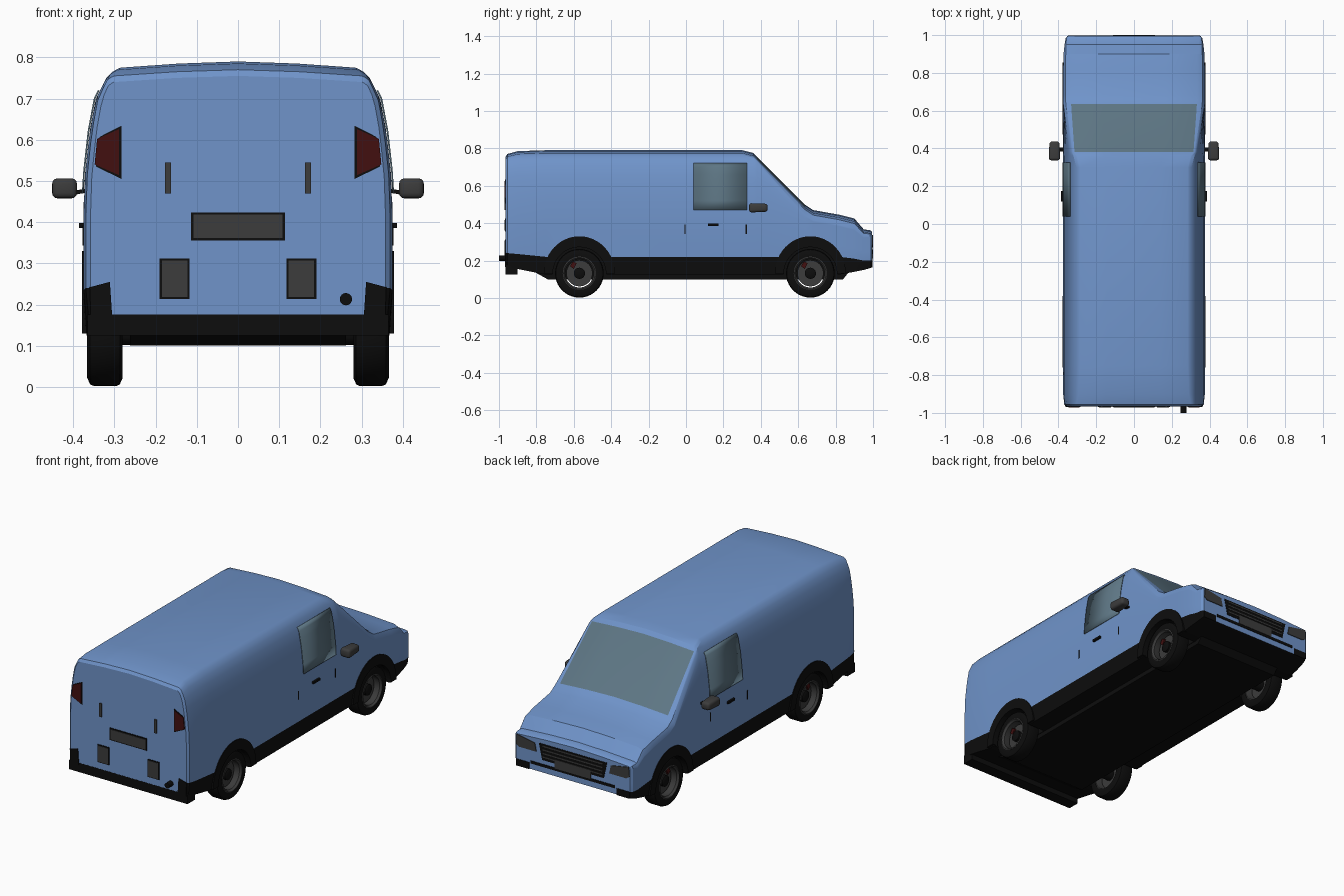
import bpy, bmesh, math
from mathutils import Vector

if "Cube" in bpy.data.objects:
    bpy.data.objects.remove(bpy.data.objects["Cube"])


def material(name, rgb):
    m = bpy.data.materials.new(name)
    m.use_nodes = True
    m.diffuse_color = (*rgb, 1)
    shader = m.node_tree.nodes["Principled BSDF"]
    shader.inputs["Base Color"].default_value = (*rgb, 1)
    shader.inputs["Roughness"].default_value = 0.6
    return m


BLUE = material("body_blue", (0.16, 0.295, 0.59))
BLACK = material("trim_black", (0.004, 0.004, 0.004))
GLASS = material("window_glass", (0.11, 0.18, 0.23))
GREY = material("dark_grey", (0.045, 0.045, 0.045))
RED = material("light_red", (0.055, 0.005, 0.005))


def finish(name, bm, mats, smooth=None):
    bmesh.ops.recalc_face_normals(bm, faces=bm.faces)
    mesh = bpy.data.meshes.new(name)
    bm.to_mesh(mesh)
    bm.free()
    for m in mats:
        mesh.materials.append(m)
    ob = bpy.data.objects.new(name, mesh)
    bpy.context.collection.objects.link(ob)
    if smooth:
        shade(ob, smooth)
    return ob


def shade(ob, angle):
    bpy.ops.object.select_all(action="DESELECT")
    ob.select_set(True)
    bpy.context.view_layer.objects.active = ob
    bpy.ops.object.shade_smooth_by_angle(angle=math.radians(angle))


def prism(name, pts, axis, lo, hi, mat):
    """Extrude an outline: axis y takes (x, z) points, axis x takes (y, z)."""
    bm = bmesh.new()

    def vert(p, d):
        return bm.verts.new((p[0], d, p[1]) if axis == "y" else (d, p[0], p[1]))
    a = [vert(p, lo) for p in pts]
    b = [vert(p, hi) for p in pts]
    bm.faces.new(a)
    bm.faces.new(b)
    for i in range(len(pts)):
        j = (i + 1) % len(pts)
        bm.faces.new((a[i], a[j], b[j], b[i]))
    return finish(name, bm, [mat])


def rect(u0, u1, v0, v1):
    return [(u0, v0), (u1, v0), (u1, v1), (u0, v1)]


def lathe(name, profile, y, z, mat, closed=True, axis="x", seg=40):
    """Spin (distance, radius) points about an axle along x."""
    bm = bmesh.new()
    rings = []
    for d, r in profile:
        ring = []
        for k in range(seg):
            a = math.tau * k / seg
            ring.append(bm.verts.new((d, y + r * math.cos(a), z + r * math.sin(a))))
        rings.append(ring)
    pairs = list(zip(rings, rings[1:]))
    if closed:
        pairs.append((rings[-1], rings[0]))
    else:
        bm.faces.new(rings[0])
        bm.faces.new(rings[-1])
    for p, q in pairs:
        for k in range(seg):
            n = (k + 1) % seg
            bm.faces.new((p[k], p[n], q[n], q[k]))
    return finish(name, bm, [mat], 35)


# Half width of the van at each height
SIDE = [(0.0, 0.375), (0.45, 0.375), (0.52, 0.371), (0.62, 0.36), (0.7, 0.345),
        (0.75, 0.32), (0.775, 0.295), (0.8, 0.27)]


def side(z):
    for (z0, x0), (z1, x1) in zip(SIDE, SIDE[1:]):
        if z <= z1:
            return x0 + (x1 - x0) * (z - z0) / (z1 - z0)
    return SIDE[-1][1]


# Body stations: y, top, width factor, corner size, belt height, bottom
STATIONS = [
    (-0.965, 0.755, 0.955, 0.01, 0.24, 0.17), (-0.955, 0.77, 0.985, 0.01, 0.24, 0.165),
    (-0.9, 0.785, 1, 0.01, 0.235, 0.155), (-0.75, 0.79, 1, 0.01, 0.22, 0.125),
    (0.3, 0.79, 1, 0.01, 0.22, 0.125), (0.36, 0.775, 1, 0.01, 0.22, 0.125),
    (0.38, 0.755, 1, 0.01, 0.22, 0.125), (0.635, 0.5, 1, 0.04, 0.22, 0.125),
    (0.68, 0.47, 1, 0.04, 0.22, 0.125), (0.82, 0.445, 1, 0.04, 0.22, 0.125),
    (0.9, 0.425, 0.995, 0.04, 0.21, 0.14), (0.95, 0.367, 0.98, 0.025, 0.2, 0.15),
    (0.985, 0.362, 0.965, 0.015, 0.2, 0.16), (0.995, 0.355, 0.94, 0.01, 0.2, 0.165)]
WINDSCREEN = 6


def section(y, top, w, c, belt, bottom):
    zs, zk = top - 0.015, top - 0.015 - c
    xs = side(zs)
    half = [(0, top), (0.5 * (xs - c), top - 0.005), (xs - c, zs),
            (xs - 0.3 * c, zs - 0.3 * c)]
    for t in (0, 0.04, 0.1, 0.2, 0.3, 0.45, 0.65, 1):
        z = zk + (belt - zk) * t
        half.append((side(z), z))
    half.append((0.368, bottom))
    ring = half + [(-x, z) for x, z in reversed(half[1:])]
    return [(x * w, y, z) for x, z in ring]


# Body shell: lofted, with black sills and the windscreen coloured by panel
bm = bmesh.new()
rings = [[bm.verts.new(p) for p in section(*s)] for s in STATIONS]
count = len(rings[0])
mid = count // 2
for i, (p, q) in enumerate(zip(rings, rings[1:])):
    for k in range(count):
        n = (k + 1) % count
        f = bm.faces.new((p[k], p[n], q[n], q[k]))
        if mid - 1 <= k <= mid + 1:
            f.material_index = 1
        elif i == WINDSCREEN and (k < 2 or k >= count - 2):
            f.material_index = 2
bm.faces.new(rings[0])
bm.faces.new(rings[-1])
body = finish("body_shell", bm, [BLUE, BLACK, GLASS])

# Wheel wells cut from the shell
AXLES = {"rear": -0.57, "front": 0.665}
for y in AXLES.values():
    for s in (-1, 1):
        well = lathe("well_cutter", [(s * 0.265, 0.145), (s * 0.5, 0.145)], y, 0.13, BLUE, False)
        well.data.materials.append(BLACK)
        for f in well.data.polygons:
            f.material_index = 1
        well.hide_render = True
        cut = body.modifiers.new("well", "BOOLEAN")
        cut.operation, cut.solver, cut.object = "DIFFERENCE", "EXACT", well
        bpy.context.view_layer.objects.active = body
        bpy.ops.object.modifier_apply(modifier=cut.name)
        bpy.data.objects.remove(well)
shade(body, 28)

prism("floor_pan", [(-0.74, 0.1), (0.84, 0.1), (0.92, 0.2), (-0.92, 0.2)], "x", -0.262, 0.262, BLACK)

for s, label in ((1, "left"), (-1, "right")):
    # Wheels, brakes and arch trims
    for end, y in AXLES.items():
        tag = f"{end}_{label}"
        lathe("tyre_" + tag, [(s * d, r) for d, r in (
            (0.283, 0.088), (0.28, 0.11), (0.287, 0.126), (0.296, 0.13), (0.349, 0.13),
            (0.359, 0.126), (0.366, 0.11), (0.363, 0.088))], y, 0.132, BLACK)
        lathe("rim_" + tag, [(s * d, r) for d, r in (
            (0.285, 0.089), (0.364, 0.089), (0.366, 0.084), (0.355, 0.076),
            (0.3, 0.08), (0.285, 0.084))], y, 0.132, GREY)
        lathe("brake_disc_" + tag, [(s * 0.315, 0.07), (s * 0.325, 0.07)], y, 0.132, GREY, False)
        lathe("hub_" + tag, [(s * 0.25, 0.03), (s * 0.34, 0.03), (s * 0.345, 0.022)],
              y, 0.132, BLACK, False, seg=20)
        prism("brake_caliper_" + tag, [(y - 0.05, 0.17), (y - 0.03, 0.155), (y - 0.015, 0.185),
              (y - 0.035, 0.195)], "x", s * 0.31, s * 0.335, RED)
        arc = [(math.cos(math.pi * k / 24), math.sin(math.pi * k / 24)) for k in range(25)]
        outline = [(y + 0.19 * a, 0.13 + 0.2 * b) for a, b in arc]
        outline += [(y + 0.142 * a, 0.13 + 0.142 * b) for a, b in reversed(arc)]
        prism("arch_trim_" + tag, outline, "x", s * 0.355, s * 0.379, BLACK)

    # Door window following the curved side
    bm = bmesh.new()
    rows = []
    for z in (0.47, 0.52, 0.57, 0.62, 0.66, 0.7, 0.72):
        x = s * (side(z) + 0.003)
        rows.append([bm.verts.new((x, y, z)) for y in (0.04, 0.325)])
    for a, b in zip(rows, rows[1:]):
        bm.faces.new((a[0], a[1], b[1], b[0]))
    pane = finish("door_window_" + label, bm, [GLASS], 40)
    pane.modifiers.new("thickness", "SOLIDIFY").thickness = 0.004
    pane.modifiers["thickness"].offset = 0

    # Wing mirror with arm
    bm = bmesh.new()
    bmesh.ops.create_cube(bm, size=1)
    for v in bm.verts:
        taper = 0.85 if v.co.y > 0 else 1
        v.co = Vector((s * 0.421, 0.387, 0.482)) + Vector(
            (v.co.x * 0.062 * taper, v.co.y * 0.1, v.co.z * 0.05 * taper))
    bmesh.ops.bevel(bm, geom=bm.edges[:], offset=0.014, segments=3, profile=0.5, affect="EDGES")
    finish("mirror_" + label, bm, [GREY], 40)
    prism("mirror_arm_" + label, [(s * 0.365, 0.472), (s * 0.4, 0.466), (s * 0.4, 0.476),
          (s * 0.365, 0.482)], "y", 0.385, 0.405, BLACK)

    # Door handle and door seams
    prism("door_handle_" + label, rect(0.118, 0.175, 0.386, 0.398), "x", s * 0.37, s * 0.386, BLACK)
    for y in (-0.005, 0.322):
        prism("door_seam_" + label, rect(y - 0.003, y + 0.003, 0.343, 0.392), "x",
              s * 0.372, s * 0.377, BLACK)

    # Tail end: lights, handles, steps and bumper corners
    prism("tail_light_frame_" + label, [(s * 0.283, 0.505), (s * 0.283, 0.634), (s * 0.336, 0.607),
          (s * 0.345, 0.535)], "y", -0.968, -0.955, BLACK)
    prism("tail_light_" + label, [(s * 0.289, 0.514), (s * 0.289, 0.626), (s * 0.342, 0.602),
          (s * 0.348, 0.54)], "y", -0.971, -0.95, RED)
    prism("rear_handle_" + label, rect(s * 0.163, s * 0.177, 0.47, 0.545), "y", -0.971, -0.96, GREY)
    prism("rear_panel_frame_" + label, rect(s * 0.118, s * 0.19, 0.213, 0.312), "y", -0.968, -0.96, BLACK)
    prism("rear_panel_" + label, rect(s * 0.123, s * 0.185, 0.218, 0.307), "y", -0.971, -0.96, GREY)
    prism("rear_bumper_corner_" + label, [(s * 0.305, 0.165), (s * 0.311, 0.255), (s * 0.36, 0.242),
          (s * 0.357, 0.165)], "y", -0.969, -0.955, BLACK)

    # Nose: headlights and bumper corners
    prism("headlight_" + label, [(s * 0.225, 0.272), (s * 0.235, 0.318), (s * 0.345, 0.338),
          (s * 0.35, 0.285), (s * 0.33, 0.272)], "y", 0.985, 0.999, GREY)
    prism("front_bumper_corner_" + label, rect(s * 0.27, s * 0.35, 0.163, 0.2), "y", 0.98, 0.998, BLACK)

# Rear bumper, number plate and exhaust
prism("rear_bumper", rect(-0.365, 0.365, 0.125, 0.176), "y", -0.966, -0.9, BLACK)
prism("rear_plate_frame", rect(-0.114, 0.114, 0.356, 0.424), "y", -0.968, -0.96, BLACK)
prism("rear_plate", rect(-0.108, 0.108, 0.362, 0.418), "y", -0.971, -0.96, GREY)
exhaust = [(0.262 + 0.015 * math.cos(math.tau * k / 16), 0.213 + 0.015 * math.sin(math.tau * k / 16))
           for k in range(16)]
prism("exhaust", exhaust, "y", -1.0, -0.94, BLACK)

# Grille with slats, front plate and lower intake
prism("grille", [(-0.19, 0.235), (0.19, 0.235), (0.21, 0.325), (-0.21, 0.325)], "y", 0.985, 0.997, BLACK)
for k in range(4):
    z = 0.25 + 0.02 * k
    prism("grille_slat", rect(-0.185, 0.185, z, z + 0.007), "y", 0.99, 0.999, GREY)
prism("front_plate", rect(-0.11, 0.11, 0.21, 0.26), "y", 0.99, 1.0, GREY)
prism("lower_intake", rect(-0.26, 0.26, 0.197, 0.212), "y", 0.985, 0.998, BLACK)
